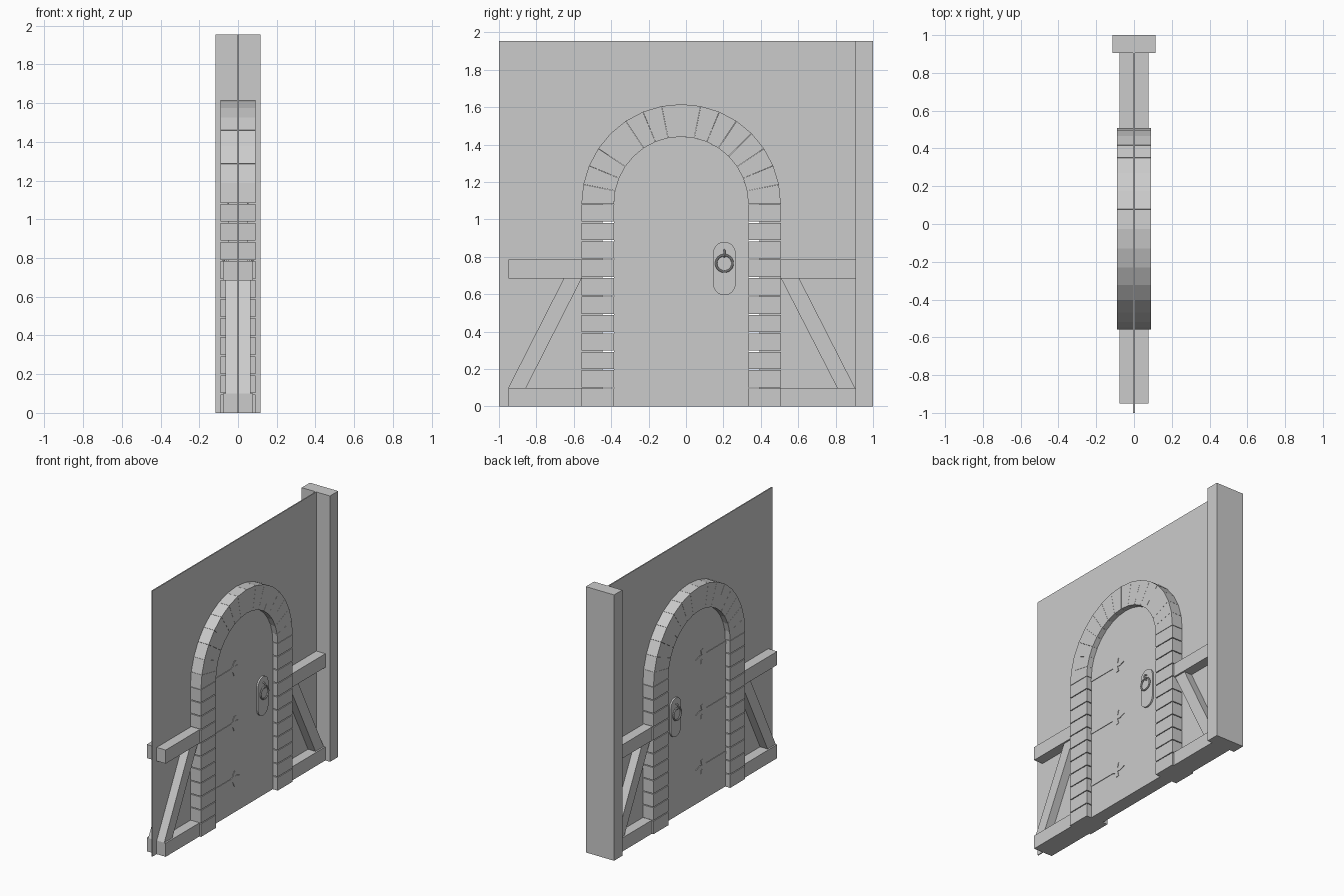
import bpy, bmesh
from math import sin, cos, pi, radians

if "Cube" in bpy.data.objects:
    bpy.data.objects.remove(bpy.data.objects["Cube"])

CY, SPRING = -0.026, 1.083      # arch centre
R_IN, R_OUT = 0.359, 0.533


def prism(name, profiles, x0, x1):
    """Extrude one or more (y, z) outlines from x0 to x1 into one object."""
    bm = bmesh.new()
    for pts in profiles:
        face = bm.faces.new([bm.verts.new((x0, y, z)) for y, z in pts])
        new = bmesh.ops.extrude_face_region(bm, geom=[face])["geom"]
        bmesh.ops.translate(bm, vec=(x1 - x0, 0, 0),
                            verts=[v for v in new if isinstance(v, bmesh.types.BMVert)])
    bmesh.ops.recalc_face_normals(bm, faces=bm.faces)
    mesh = bpy.data.meshes.new(name)
    bm.to_mesh(mesh)
    bm.free()
    obj = bpy.data.objects.new(name, mesh)
    bpy.context.collection.objects.link(obj)
    return obj


def rect(y0, y1, z0, z1):
    return [(y0, z0), (y1, z0), (y1, z1), (y0, z1)]


def arc(cy, cz, r, a0, a1, n):
    return [(cy + r * cos(radians(a0 + (a1 - a0) * i / n)),
             cz + r * sin(radians(a0 + (a1 - a0) * i / n))) for i in range(n + 1)]


# thin wall with an arched opening hidden behind the stones
r = 0.42
opening = [(CY + r, 0)] + arc(CY, SPRING, r, 0, 180, 16) + [(CY - r, 0)]
prism("wall", [[(-1, 0), (-1, 1.955), (0.95, 1.955), (0.95, 0)] + opening], -0.004, 0.004)

# corner post
prism("corner_post", [rect(0.905, 1, 0, 1.955)], -0.115, 0.115)

# thick arched door leaf
prism("door", [[(CY + R_IN, 0)] + arc(CY, SPRING, R_IN, 0, 180, 16) + [(CY - R_IN, 0)]],
      -0.05, 0.05)

# jamb blocks
N = 11
h = SPRING / N
blocks = []
for y0, y1 in ((CY - R_OUT, CY - R_IN), (CY + R_IN, CY + R_OUT)):
    for i in range(N):
        blocks.append(rect(y0, y1, i * h + (0.003 if i else 0), (i + 1) * h - 0.003))
prism("jamb_blocks", blocks, -0.09, 0.09)

# arch wedge stones
step, gap = 180 / 16, 0.06
stones = []
for i in range(16):
    a0, a1 = i * step + gap, (i + 1) * step - gap
    stones.append(arc(CY, SPRING, R_OUT, a0, a1, 1) + arc(CY, SPRING, R_IN, a1, a0, 1))
prism("arch_stones", stones, -0.09, 0.09)

# timber rails and diagonal braces either side of the doorway
left, right = (-0.95, -0.555), (0.505, 0.91)
prism("rails", [rect(*side, z, z + 0.1) for side in (left, right) for z in (0, 0.685)],
      -0.077, 0.077)
prism("braces", [[(-0.95, 0.1), (-0.855, 0.1), (-0.558, 0.685), (-0.653, 0.685)],
                 [(0.903, 0.1), (0.808, 0.1), (0.508, 0.685), (0.605, 0.685)]],
      -0.065, 0.065)

# strap hinge outline with a three-pronged tip
half = [(-0.385, 0.011), (-0.16, 0.011), (-0.135, 0.022), (-0.12, 0.055),
        (-0.098, 0.05), (-0.108, 0.013), (-0.085, 0.016)]
hinge = half + [(-0.04, 0)] + [(y, -z) for y, z in reversed(half)]
plate = arc(0.205, 0.82, 0.06, 0, 180, 16) + arc(0.205, 0.655, 0.06, 180, 360, 16)

for s, side in ((1, "right"), (-1, "left")):
    prism("hinges_" + side,
          [[(y, z + zc) for y, z in hinge] for zc in (0.25, 0.655, 1.06)],
          s * 0.049, s * 0.054)
    prism("handle_plate_" + side, [plate], s * 0.049, s * 0.062)
    # pull ring hanging from a small staple
    bpy.ops.mesh.primitive_torus_add(location=(s * 0.073, 0.205, 0.765),
                                     rotation=(0, pi / 2, 0), major_radius=0.044,
                                     minor_radius=0.006, major_segments=32, minor_segments=8)
    bpy.context.object.name = "pull_ring_" + side
    bpy.ops.object.shade_smooth_by_angle()
    bpy.ops.mesh.primitive_torus_add(location=(s * 0.064, 0.205, 0.818),
                                     rotation=(pi / 2, 0, 0), major_radius=0.018,
                                     minor_radius=0.005, major_segments=16, minor_segments=8)
    bpy.context.object.name = "ring_staple_" + side
    bpy.ops.object.shade_smooth_by_angle()
